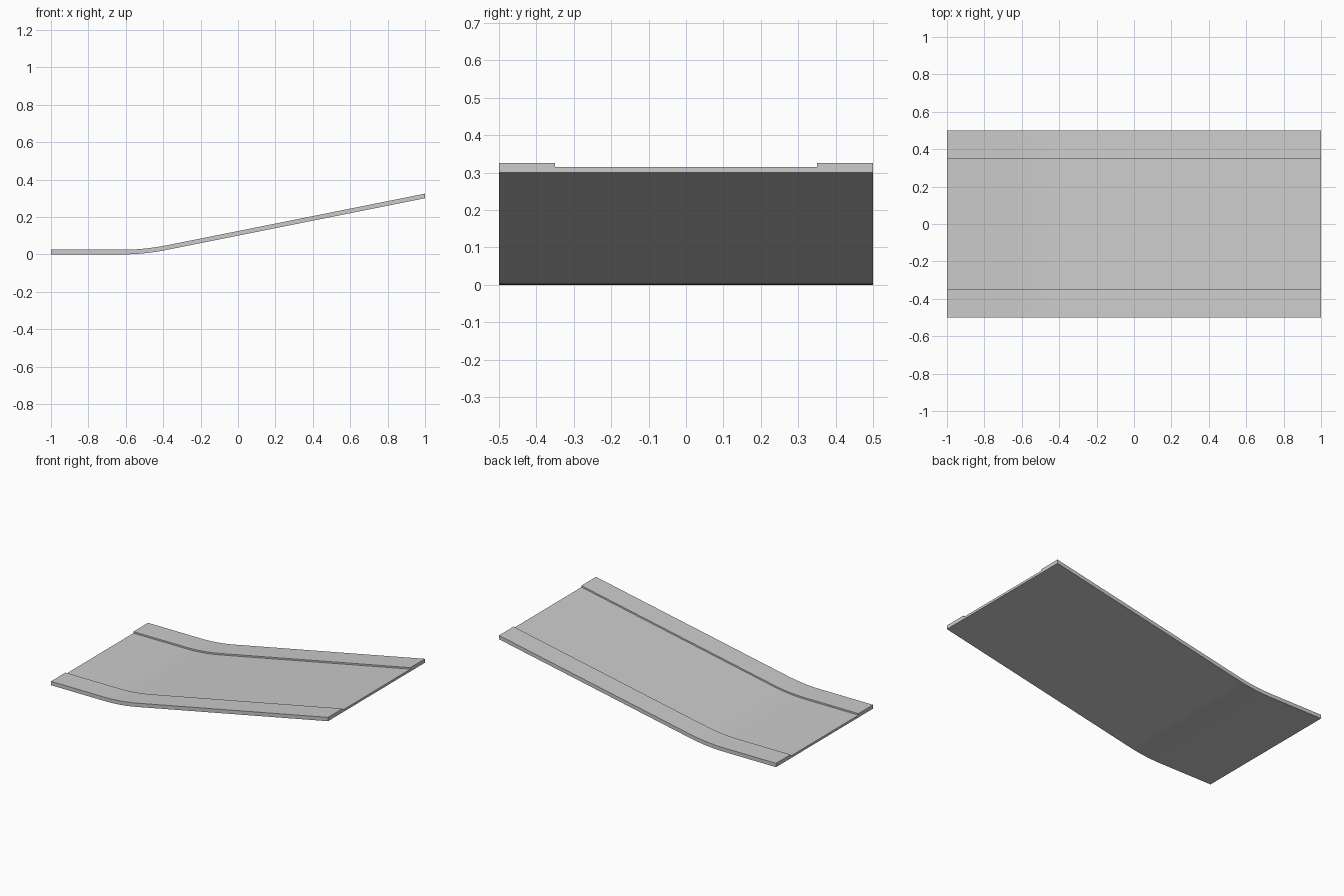
import bpy, bmesh

if "Cube" in bpy.data.objects:
    bpy.data.objects.remove(bpy.data.objects["Cube"])

# Underside path: flat lead-in, short curved transition, straight incline
START, BEND, END, RISE = -0.62, -0.5, -0.38, 0.3
slope = RISE / (1 - BEND)
STEPS = 10
path = [(-1.0, 0.0)]
for i in range(STEPS + 1):
    t = i / STEPS
    path.append((START + (END - START) * t, slope * (END - BEND) * t * t))
path.append((1.0, RISE))

# Cross-section: thin deck with a raised border along both sides
HALF, INNER, DECK, RIM = 0.5, 0.35, 0.015, 0.025
half = [(HALF, 0), (HALF, RIM), (INNER, RIM), (INNER, DECK)]
section = half + [(-y, z) for y, z in reversed(half)]

# Sweep the section along the path
bm = bmesh.new()
rings = [[bm.verts.new((x, y, z + h)) for y, h in section] for x, z in path]
n = len(section)
for a, b in zip(rings, rings[1:]):
    for i in range(n):
        j = (i + 1) % n
        bm.faces.new((a[i], a[j], b[j], b[i]))
bm.faces.new(rings[0])
bm.faces.new(rings[-1])
bmesh.ops.recalc_face_normals(bm, faces=bm.faces[:])

mesh = bpy.data.meshes.new("ramp_deck")
bm.to_mesh(mesh)
bm.free()
ramp = bpy.data.objects.new("ramp_deck", mesh)
bpy.context.collection.objects.link(ramp)

# Smooth along the bend, crisp at the borders
bpy.context.view_layer.objects.active = ramp
ramp.select_set(True)
bpy.ops.object.shade_smooth_by_angle(angle=0.5)
